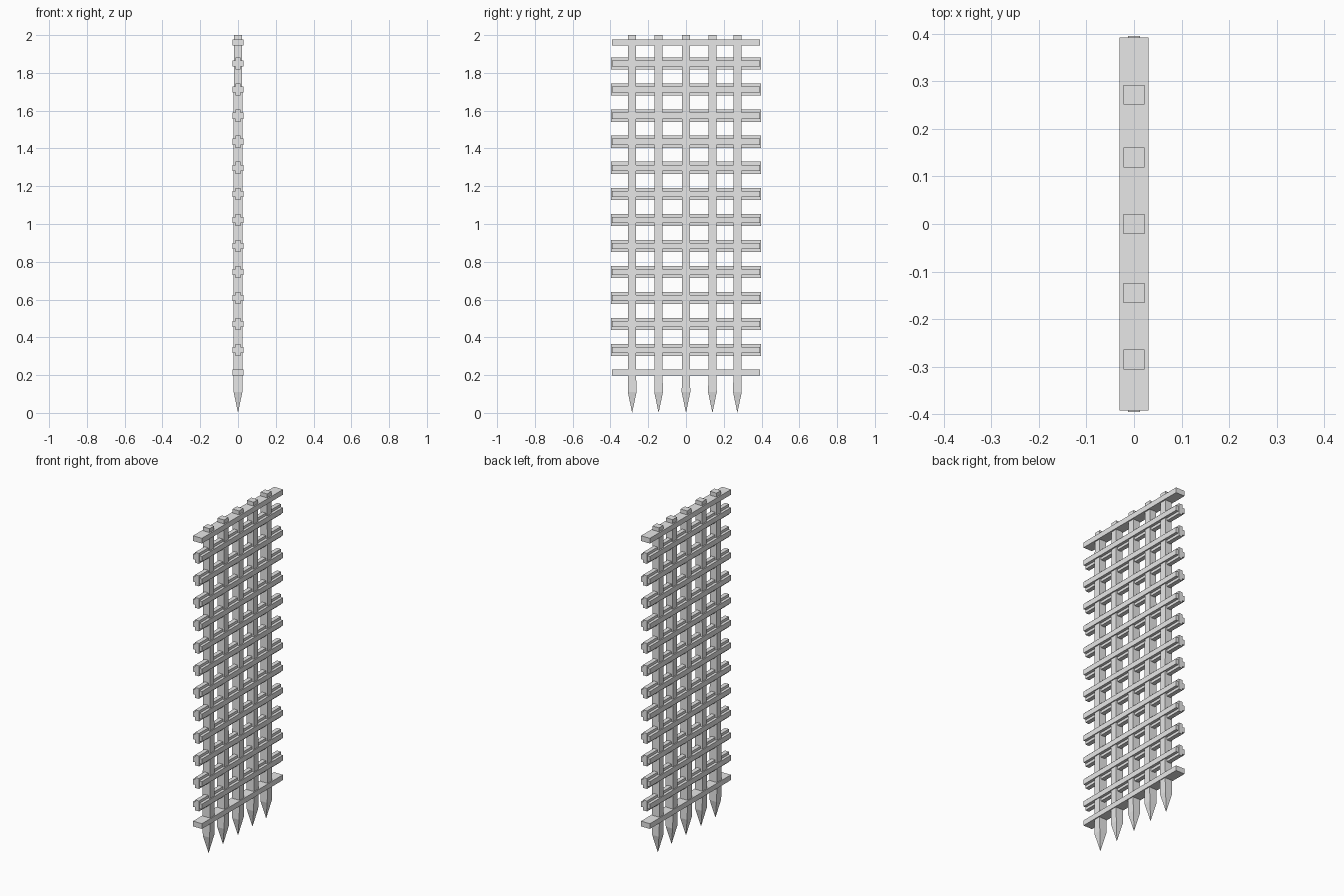
import bpy
import bmesh

cube = bpy.data.objects.get("Cube")
if cube:
    bpy.data.objects.remove(cube, do_unlink=True)

GREY = (0.8, 0.8, 0.8, 1)
grey = bpy.data.materials.new("plain_grey")
grey.use_nodes = True
grey.diffuse_color = GREY
grey.node_tree.nodes["Principled BSDF"].inputs["Base Color"].default_value = GREY


def add_object(name, bm):
    bmesh.ops.recalc_face_normals(bm, faces=bm.faces)
    mesh = bpy.data.meshes.new(name)
    bm.to_mesh(mesh)
    bm.free()
    mesh.materials.append(grey)
    obj = bpy.data.objects.new(name, mesh)
    bpy.context.collection.objects.link(obj)
    return obj


def rail(name, half_x, half_y, half_z, z):
    bm = bmesh.new()
    bmesh.ops.create_cube(bm, size=2)
    bmesh.ops.scale(bm, vec=(half_x, half_y, half_z), verts=bm.verts)
    bmesh.ops.translate(bm, vec=(0, 0, z), verts=bm.verts)
    return add_object(name, bm)


def spiked_bar(name, y):
    # Square rings joined into a shaft, closed by a point at the bottom
    bm = bmesh.new()
    rings = []
    for z, hx, hy in [(0.11, 0.023, 0.023), (0.2, 0.025, 0.021), (2.0, 0.022, 0.021)]:
        corners = [(-hx, -hy), (hx, -hy), (hx, hy), (-hx, hy)]
        rings.append([bm.verts.new((cx, y + cy, z)) for cx, cy in corners])
    tip = bm.verts.new((0, y, 0))
    for i in range(4):
        j = (i + 1) % 4
        bm.faces.new((tip, rings[0][j], rings[0][i]))
        for low, high in zip(rings, rings[1:]):
            bm.faces.new((low[i], low[j], high[j], high[i]))
    bm.faces.new(rings[-1])
    return add_object(name, bm)


# Upright bars with spiked feet
for n, y in enumerate([-0.285, -0.145, 0.0, 0.14, 0.272]):
    spiked_bar(f"spiked_bar_{n + 1}", y)

# Plain rails at the bottom and top
rail("bottom_rail", 0.03, 0.392, 0.016, 0.213)
rail("top_rail", 0.03, 0.392, 0.016, 1.96)

# Cross-section rails: a wide flat board through a narrow tall one
for n in range(12):
    z = 0.333 + n * 0.1378
    rail(f"wide_rail_{n + 1}", 0.03, 0.392, 0.016, z)
    rail(f"tall_rail_{n + 1}", 0.013, 0.396, 0.032, z)
